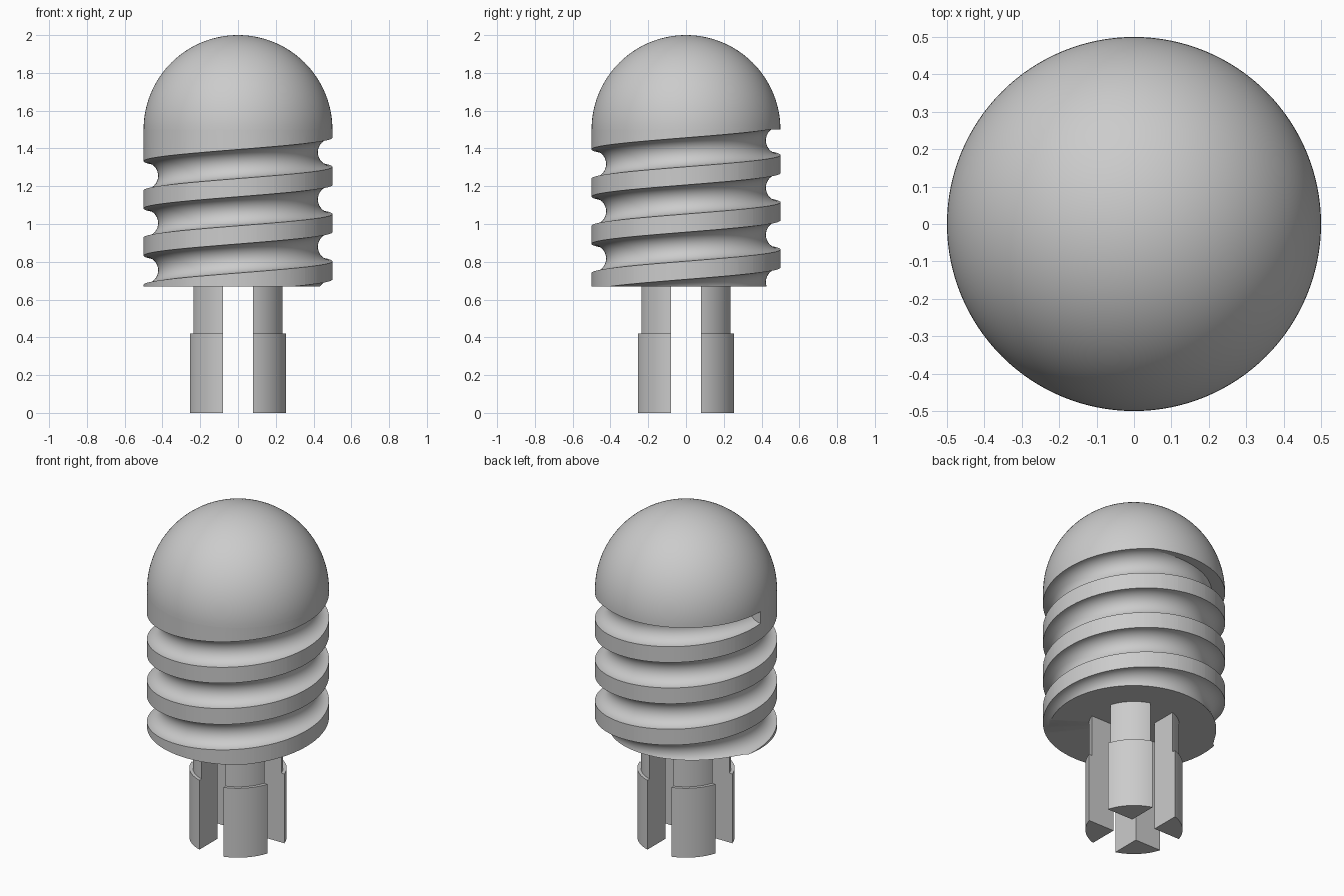
import bpy, bmesh
from math import pi, sin, cos, asin, radians

if "Cube" in bpy.data.objects:
    bpy.data.objects.remove(bpy.data.objects["Cube"])

RADIUS, BASE, SHOULDER = 0.5, 0.67, 1.5
PITCH, GROOVE = 0.25, 0.077
SEGMENTS = 128

grey = bpy.data.materials.new("plain grey")
grey.use_nodes = True
grey.diffuse_color = (0.6, 0.6, 0.6, 1)
grey.node_tree.nodes["Principled BSDF"].inputs["Base Color"].default_value = (0.6, 0.6, 0.6, 1)


def make(name, bm):
    """Turn a bmesh into a grey object."""
    bmesh.ops.recalc_face_normals(bm, faces=bm.faces)
    mesh = bpy.data.meshes.new(name)
    bm.to_mesh(mesh)
    bm.free()
    mesh.materials.append(grey)
    obj = bpy.data.objects.new(name, mesh)
    bpy.context.collection.objects.link(obj)
    return obj


def select(obj):
    bpy.ops.object.select_all(action='DESELECT')
    obj.select_set(True)
    bpy.context.view_layer.objects.active = obj


def smooth(obj):
    select(obj)
    bpy.ops.object.shade_smooth_by_angle(angle=radians(30))


def lathe(name, profile):
    """Spin an (r, z) profile around the z axis."""
    bm = bmesh.new()
    verts = [bm.verts.new((r, 0, z)) for r, z in profile]
    edges = [bm.edges.new(pair) for pair in zip(verts, verts[1:])]
    bmesh.ops.spin(bm, geom=verts + edges, cent=(0, 0, 0), axis=(0, 0, 1),
                   angle=2 * pi, steps=SEGMENTS)
    bmesh.ops.remove_doubles(bm, verts=bm.verts, dist=1e-5)
    return make(name, bm)


def helix_tube(name, end_angle, end_z, turns, steps=96, sides=32):
    """Round tube winding down from its end, with flat radial caps."""
    bm = bmesh.new()
    rings = []
    for i in range(turns * steps + 1):
        a = end_angle - 2 * pi * i / steps
        z = end_z - PITCH * i / steps
        ring = []
        for k in range(sides):
            t = 2 * pi * k / sides
            r = RADIUS + GROOVE * cos(t)
            ring.append(bm.verts.new((r * cos(a), r * sin(a), z + GROOVE * sin(t))))
        rings.append(ring)
    for low, high in zip(rings, rings[1:]):
        for k in range(sides):
            n = (k + 1) % sides
            bm.faces.new((low[k], low[n], high[n], high[k]))
    bm.faces.new(rings[0])
    bm.faces.new(rings[-1])
    return make(name, bm)


def prong(name, turn, layers, gap=0.08, steps=16):
    """Quarter of a split round shaft; layers are (radius, bottom, top)."""
    bm = bmesh.new()
    for radius, bottom, top in layers:
        start = asin(gap / radius)
        arc = [start + (pi / 2 - 2 * start) * i / steps for i in range(steps + 1)]
        outline = [(gap, gap)] + [(radius * cos(a), radius * sin(a)) for a in arc]
        face = bm.faces.new([bm.verts.new((x, y, bottom)) for x, y in outline])
        moved = bmesh.ops.extrude_face_region(bm, geom=[face], use_keep_orig=True)
        bmesh.ops.translate(bm, vec=(0, 0, top - bottom),
                            verts=[g for g in moved["geom"] if isinstance(g, bmesh.types.BMVert)])
    obj = make(name, bm)
    obj.rotation_euler.z = turn
    smooth(obj)


# Domed cap
dome = [(RADIUS * cos(pi / 2 * i / 40), SHOULDER + RADIUS * sin(pi / 2 * i / 40)) for i in range(40)]
smooth(lathe("dome", [(0, SHOULDER)] + dome + [(0, SHOULDER + RADIUS)]))

# Threaded body: cylinder with a round helical groove cut out
body = lathe("threaded_body", [(0, BASE), (RADIUS, BASE), (RADIUS, SHOULDER), (0, SHOULDER)])
cutter = helix_tube("groove_cutter", pi, 1.505, 4)
cutter.hide_render = True
cut = body.modifiers.new("groove", 'BOOLEAN')
cut.operation = 'DIFFERENCE'
cut.solver = 'EXACT'
cut.object = cutter
select(body)
bpy.ops.object.modifier_apply(modifier=cut.name)
bpy.data.objects.remove(cutter)
smooth(body)

# Four stepped prongs of the split shaft
for i, place in enumerate(("back_left", "back_right", "front_right", "front_left")):
    prong("prong_" + place, i * pi / 2, [(0.267, 0, 0.42), (0.248, 0.42, BASE + 0.01)])
